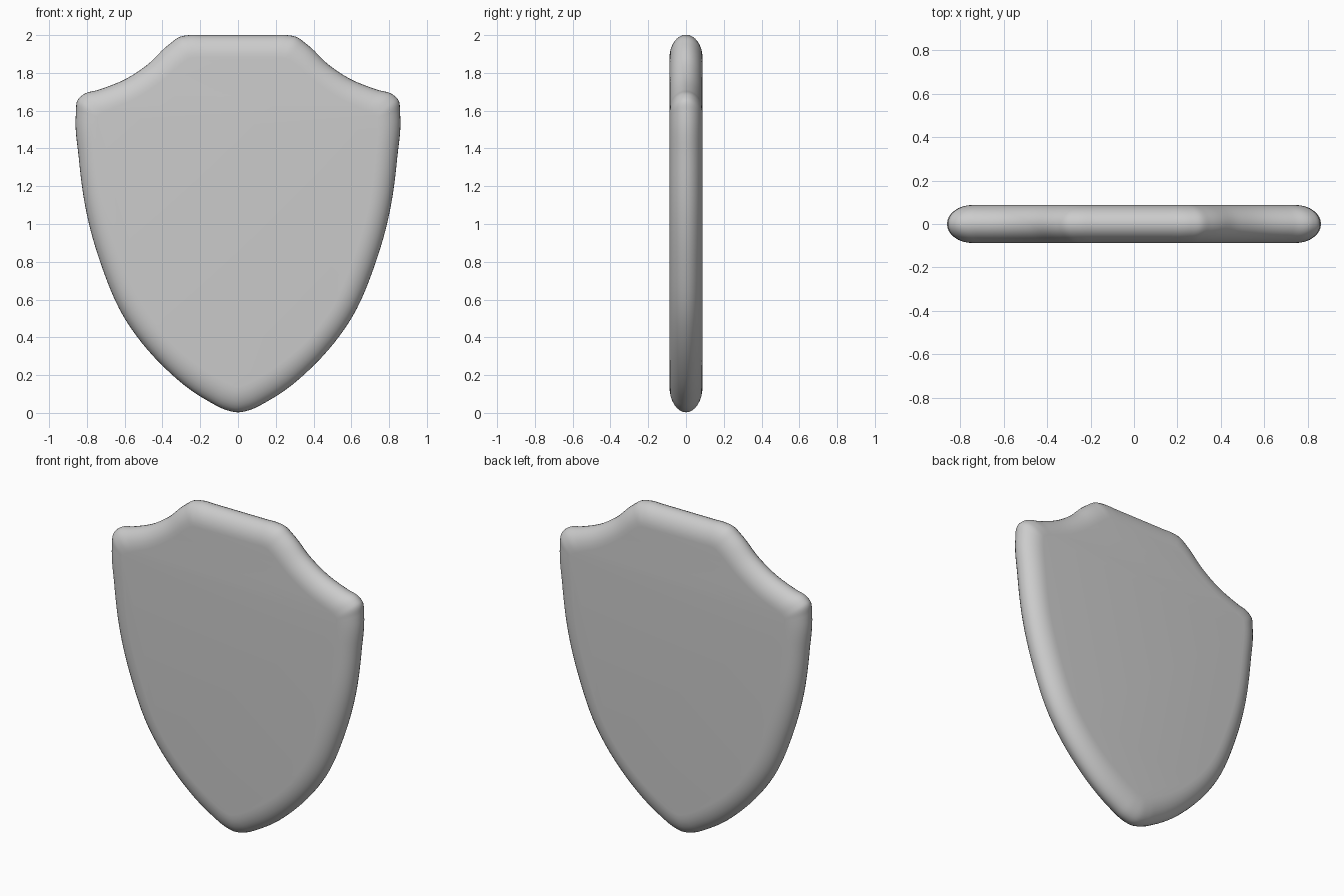
import bpy, bmesh, math
from mathutils import Vector

if "Cube" in bpy.data.objects:
    bpy.data.objects.remove(bpy.data.objects["Cube"])

# Right half of the shield: outer silhouette x, z and matching edge of the flat face x, z
HALF = [
    (0, .003, 0, .14), (.07, .018, .04, .15), (.15, .058, .09, .175),
    (.40, .25, .32, .34), (.60, .50, .50, .56), (.73, .80, .62, .84),
    (.80, 1.05, .69, 1.08), (.843, 1.35, .728, 1.36), (.858, 1.59, .742, 1.55),
    (.85, 1.655, .738, 1.575), (.82, 1.685, .72, 1.59), (.74, 1.71, .67, 1.61),
    (.60, 1.765, .54, 1.665), (.48, 1.843, .41, 1.75), (.36, 1.955, .28, 1.86),
    (.31, 1.99, .25, 1.877), (.26, 2, .22, 1.88), (.18, 2, .15, 1.88), (0, 2, 0, 1.88)]
HALF_THICK = .0875
STEPS = 6

pts = [Vector(p) for p in HALF]
pts += [Vector((-p[0], p[1], -p[2], p[3])) for p in HALF[-2:0:-1]]
n = len(pts)


def tangent(i):
    a, b, c = pts[i - 1], pts[i % n], pts[(i + 1) % n]
    h0, h1 = (b - a).length, (c - b).length
    return ((b - a) / h0 * h1 + (c - b) / h1 * h0) / (h0 + h1)


# Smooth closed loop through the control points
loop = []
for i in range(n):
    p, q = pts[i], pts[(i + 1) % n]
    h = (q - p).length
    m0, m1 = tangent(i) * h, tangent((i + 1) % n) * h
    for k in range(STEPS):
        t = k / STEPS
        loop.append(p * (2*t**3 - 3*t*t + 1) + m0 * (t**3 - 2*t*t + t)
                    + q * (3*t*t - 2*t**3) + m1 * (t**3 - t*t))

# Rounded rim from front face edge, around the silhouette, to back face edge
bm = bmesh.new()
rings = []
RIM = 16
for j in range(RIM + 1):
    a = math.pi * (j / RIM - .5)
    w, y = math.cos(a), HALF_THICK * math.sin(a)
    rings.append([bm.verts.new((v[2] + (v[0] - v[2]) * w, y, v[3] + (v[1] - v[3]) * w))
                  for v in loop])
for r0, r1 in zip(rings, rings[1:]):
    for i in range(len(loop)):
        k = (i + 1) % len(loop)
        bm.faces.new((r0[i], r0[k], r1[k], r1[i]))

# Flat front and back faces
bm.faces.new(rings[0])
bm.faces.new(rings[-1])
bmesh.ops.recalc_face_normals(bm, faces=bm.faces[:])
for f in bm.faces:
    f.smooth = True
mesh = bpy.data.meshes.new("shield")
bm.to_mesh(mesh)
bm.free()
bpy.context.collection.objects.link(bpy.data.objects.new("shield", mesh))
